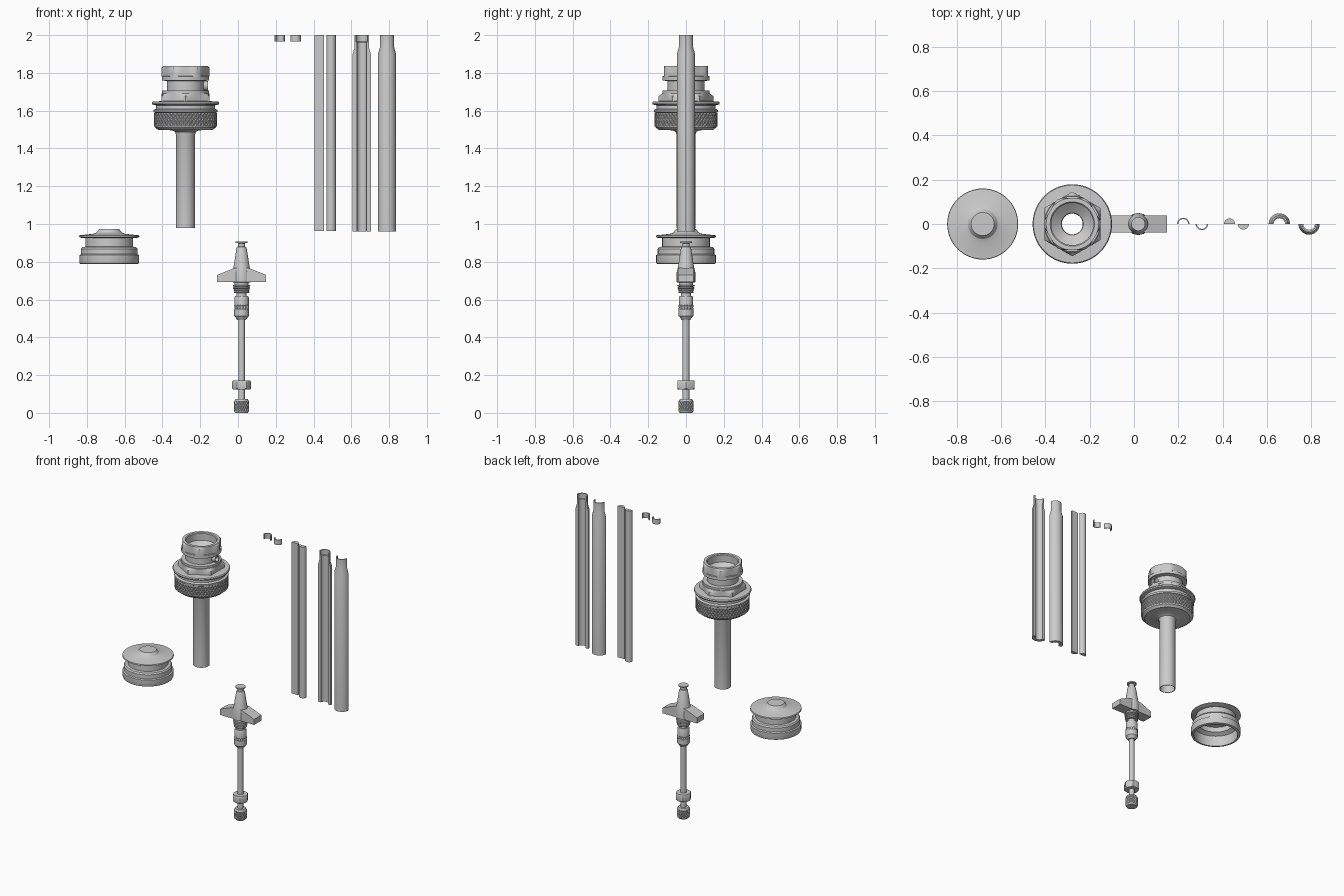
import bpy, bmesh, math

if "Cube" in bpy.data.objects:
    bpy.data.objects.remove(bpy.data.objects["Cube"])

GREY = (0.6, 0.6, 0.6, 1)
metal = bpy.data.materials.new("plain_grey")
metal.use_nodes = True
metal.diffuse_color = GREY
metal.node_tree.nodes["Principled BSDF"].inputs["Base Color"].default_value = GREY


def finish(bm, name, x, smooth=True):
    bmesh.ops.remove_doubles(bm, verts=bm.verts, dist=0.0001)
    bmesh.ops.recalc_face_normals(bm, faces=bm.faces)
    mesh = bpy.data.meshes.new(name)
    bm.to_mesh(mesh)
    bm.free()
    ob = bpy.data.objects.new(name, mesh)
    ob.location.x = x
    mesh.materials.append(metal)
    bpy.context.collection.objects.link(ob)
    if smooth:
        bpy.ops.object.select_all(action="DESELECT")
        ob.select_set(True)
        bpy.context.view_layer.objects.active = ob
        bpy.ops.object.shade_smooth_by_angle(angle=math.radians(30))
    return ob


def lathe(name, x, profile, seg=48, flats=None, phase=0, half=0):
    """Turn a closed (radius, z) outline; flats trims it to a hexagon,
    half = 1 or -1 keeps only the back or front half."""
    bm = bmesh.new()
    count = seg + 1 if half else seg
    rings = []
    for i in range(count):
        a = (half * math.pi if half else 2 * math.pi) * i / seg
        limit = 9
        if flats:
            limit = flats / math.cos((a - phase + math.pi / 6) % (math.pi / 3) - math.pi / 6)
        rings.append([bm.verts.new((min(r, limit) * math.cos(a), min(r, limit) * math.sin(a), z))
                      for r, z in profile])
    n = len(profile)
    for i in range(count - 1 if half else count):
        a, b = rings[i], rings[(i + 1) % count]
        for j in range(n):
            k = (j + 1) % n
            if profile[j][0] + profile[k][0] > 0:
                bm.faces.new((a[j], b[j], b[k], a[k]))
    if half:
        bm.faces.new(rings[0])
        bm.faces.new(rings[-1])
    return finish(bm, name, x)


def knurl(name, x, r, z0, z1, rows, seg, depth):
    """Band of raised diamonds."""
    bm = bmesh.new()
    rings = []
    for j in range(rows + 1):
        ring = []
        for i in range(seg):
            a = 2 * math.pi * i / seg
            q = r - depth * ((i + j) % 2)
            ring.append(bm.verts.new((q * math.cos(a), q * math.sin(a), z0 + (z1 - z0) * j / rows)))
        rings.append(ring)
    for j in range(rows):
        for i in range(seg):
            k = (i + 1) % seg
            a, b, c, d = rings[j][i], rings[j][k], rings[j + 1][k], rings[j + 1][i]
            if (i + j) % 2:
                bm.faces.new((a, b, d))
                bm.faces.new((b, c, d))
            else:
                bm.faces.new((a, b, c))
                bm.faces.new((a, c, d))
    return finish(bm, name, x, smooth=False)


# Hollow round cap
CAP = -0.682
lathe("cap", CAP, [
    (0.148, 0.787), (0.155, 0.79), (0.158, 0.797), (0.158, 0.835), (0.15, 0.84), (0.15, 0.868),
    (0.143, 0.877), (0.126, 0.88), (0.126, 0.925), (0.15, 0.927), (0.16, 0.932), (0.158, 0.94),
    (0.085, 0.948), (0.067, 0.955), (0.057, 0.968), (0.052, 0.974), (0, 0.974),
    (0, 0.94), (0.04, 0.94), (0.04, 0.915), (0.113, 0.91), (0.113, 0.875), (0.14, 0.86), (0.14, 0.787)], seg=64)

# Threaded body with a long tube
BODY = -0.278
lathe("body_core", BODY, [
    (0.047, 0.978), (0.051, 0.978), (0.051, 1.475), (0.056, 1.488), (0.07, 1.496), (0.145, 1.498),
    (0.161, 1.512), (0.161, 1.588), (0.168, 1.592), (0.17, 1.604), (0.156, 1.61), (0.156, 1.628),
    (0.176, 1.633), (0.179, 1.641), (0.175, 1.648), (0.12, 1.651), (0.12, 1.69),
    (0.124, 1.692), (0.124, 1.706), (0.098, 1.708), (0.098, 1.757), (0.125, 1.76),
    (0.125, 1.782), (0.112, 1.784), (0.095, 1.784), (0.072, 1.765), (0.05, 1.75), (0.047, 1.74)], seg=64)
lathe("lower_hexagon", BODY, [
    (0.1, 1.648), (0.146, 1.648), (0.146, 1.677), (0.127, 1.69), (0.1, 1.69)], flats=0.126)
lathe("upper_hexagon", BODY, [
    (0.095, 1.78), (0.128, 1.78), (0.128, 1.825), (0.118, 1.836), (0.1, 1.836), (0.095, 1.831)],
    flats=0.117, phase=math.pi / 6)
knurl("body_grip", BODY, 0.168, 1.515, 1.587, 5, 100, 0.005)

# Side port of the body
port = lathe("side_port", BODY + 0.09, [(0.016, 0), (0.024, 0), (0.024, 0.03), (0.016, 0.03)], seg=24)
port.rotation_euler.y = math.pi / 2
port.location.z = 1.732

# Stem with wing handle, rod and lock nut
STEM = 0.019
lathe("stem_head", STEM, [
    (0, 0.62), (0.026, 0.62), (0.026, 0.635), (0.037, 0.637), (0.037, 0.69), (0.049, 0.692),
    (0.049, 0.745), (0.043, 0.77), (0.027, 0.872), (0.023, 0.879), (0.018, 0.881), (0.018, 0.898),
    (0.031, 0.9), (0.031, 0.908), (0, 0.908)], seg=40)
bm = bmesh.new()
outline = [(-0.13, 0.692), (0.13, 0.692), (0.13, 0.73), (0.085, 0.748), (0.04, 0.766),
           (-0.04, 0.766), (-0.085, 0.748), (-0.13, 0.73)]
face = bm.faces.new([bm.verts.new((px, -0.039, pz)) for px, pz in outline])
grown = bmesh.ops.extrude_face_region(bm, geom=[face])
bmesh.ops.translate(bm, vec=(0, 0.078, 0),
                    verts=[v for v in grown["geom"] if isinstance(v, bmesh.types.BMVert)])
finish(bm, "wing_handle", STEM, smooth=False)

for i in range(4):
    z = 0.635 + i * 0.011
    r = 0.041 + i * 0.0018
    lathe("thread_ridge", STEM, [(0.03, z), (r - 0.003, z), (r, z + 0.003), (r, z + 0.006),
                                 (r - 0.003, z + 0.009), (0.03, z + 0.009)], seg=32)
lathe("sleeve", STEM, [
    (0, 0.492), (0.024, 0.492), (0.03, 0.503), (0.039, 0.513), (0.039, 0.548), (0.035, 0.55),
    (0.035, 0.567), (0.038, 0.57), (0.038, 0.612), (0.034, 0.62), (0, 0.62)], seg=40)
knurl("sleeve_grip", STEM, 0.039, 0.545, 0.572, 2, 32, 0.003)
lathe("rod", STEM, [(0, 0.06), (0.0175, 0.06), (0.0175, 0.5), (0, 0.5)], seg=32)
lathe("lock_nut", STEM, [
    (0.015, 0.123), (0.044, 0.123), (0.051, 0.13), (0.051, 0.164), (0.044, 0.172), (0.015, 0.172)],
    flats=0.0455, phase=math.pi / 6)
lathe("knob", STEM, [
    (0, 0), (0.033, 0), (0.037, 0.006), (0.037, 0.065), (0.032, 0.074), (0, 0.074)], seg=40)
knurl("knob_grip", STEM, 0.04, 0.007, 0.064, 5, 36, 0.003)

# Split rings, split rods and split sleeves: back half, then front half
for side, ring_x, rod_x, tube_x in ((1, 0.222, 0.431, 0.655), (-1, 0.306, 0.493, 0.789)):
    word = "back" if side > 0 else "front"
    lathe(word + "_half_ring", ring_x, [
        (0.022, 1.965), (0.028, 1.965), (0.028, 2), (0.022, 2)], seg=24, half=side)
    lathe(word + "_half_rod", rod_x, [
        (0, 0.963), (0.025, 0.963), (0.025, 2), (0, 2)], seg=24, half=side)
    lathe(word + "_half_sleeve", tube_x, [
        (0.026, 0.96), (0.048, 0.96), (0.048, 1.9), (0.038, 1.935), (0.038, 2),
        (0.031, 2), (0.031, 1.965), (0.026, 1.962)], seg=32, half=side)
